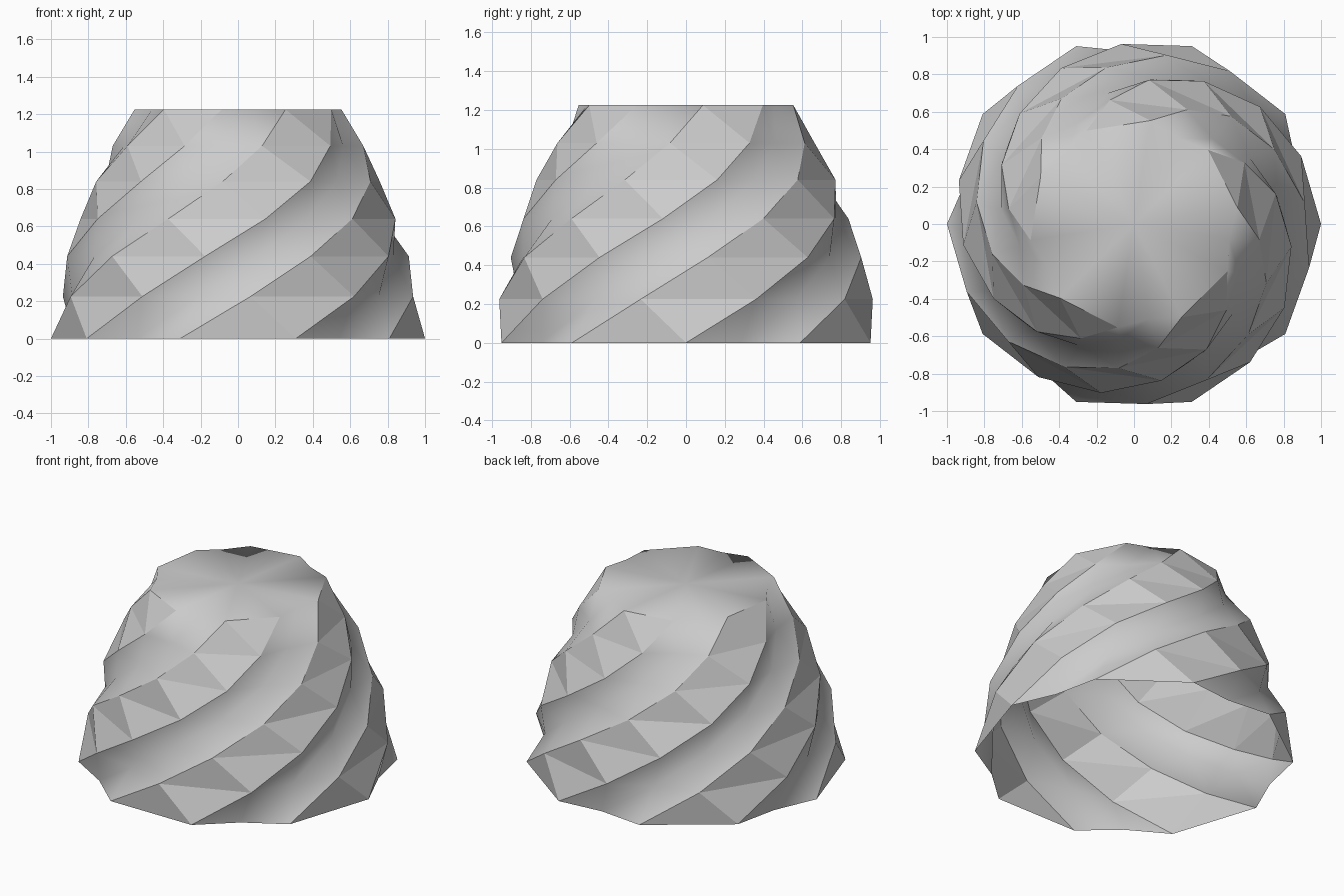
import bpy, bmesh
from math import cos, sin, radians

if "Cube" in bpy.data.objects:
    bpy.data.objects.remove(bpy.data.objects["Cube"])

# (height, corner radius, twist in degrees) for every ring, base to top
RINGS = [(0.0, 1.0, 0), (0.225, 0.965, 22), (0.44, 0.92, 43), (0.64, 0.85, 64),
         (0.84, 0.775, 84), (1.03, 0.675, 101), (1.225, 0.56, 117)]
GROOVE = 0.92   # groove depth relative to the corner radius


def point(bm, r, deg, z):
    return bm.verts.new((r * cos(radians(deg)), r * sin(radians(deg)), z))


bm = bmesh.new()

# Each ring repeats five times: corner, groove bottom, corner (then a flat panel)
rings = []
for z, r, twist in RINGS:
    ring = []
    for k in range(5):
        a = 72 * k + twist
        ring += [point(bm, r, a, z), point(bm, r * GROOVE, a + 18, z), point(bm, r, a + 36, z)]
    rings.append(ring)

# Twisted wall: smooth grooves, flat panels, open at the base
n = 15
for low, high in zip(rings, rings[1:]):
    for i in range(n):
        j = (i + 1) % n
        for tri in ((low[i], low[j], high[i]), (low[j], high[j], high[i])):
            bm.faces.new(tri).smooth = i % 3 != 2

# Flat top, shaded softly into the grooves
centre = point(bm, 0, 0, RINGS[-1][0])
top = rings[-1]
for i in range(n):
    bm.faces.new((top[i], top[(i + 1) % n], centre)).smooth = True

mesh = bpy.data.meshes.new("twisted_mound")
bm.to_mesh(mesh)
bm.free()
mound = bpy.data.objects.new("twisted_mound", mesh)
bpy.context.collection.objects.link(mound)
